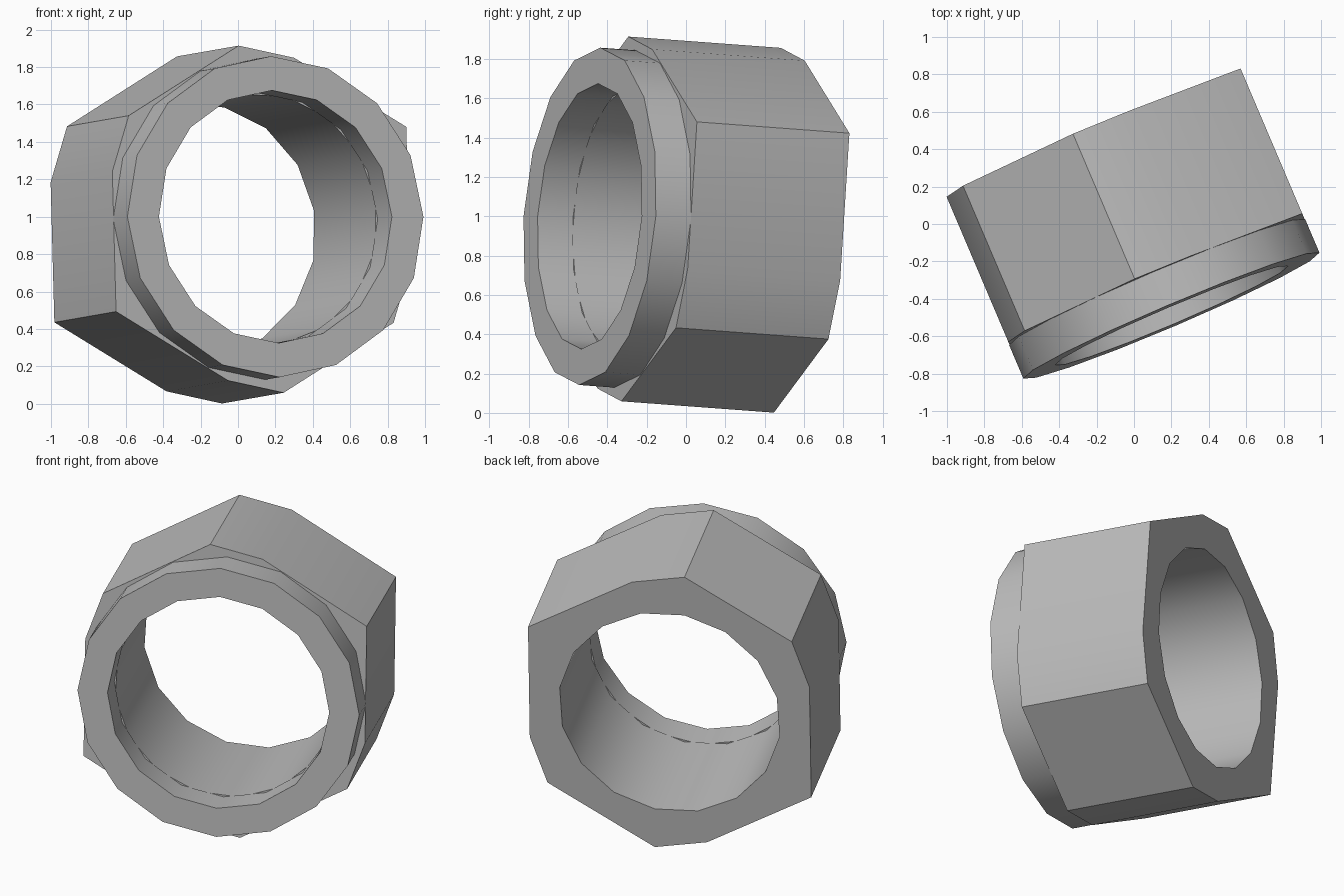
import bpy, bmesh, math
from mathutils import Vector, Matrix

cube = bpy.data.objects.get("Cube")
if cube:
    bpy.data.objects.remove(cube, do_unlink=True)

steel = bpy.data.materials.new("grey steel")
steel.use_nodes = True
steel.diffuse_color = (0.5, 0.5, 0.5, 1)
steel.node_tree.nodes["Principled BSDF"].inputs["Base Color"].default_value = (0.5, 0.5, 0.5, 1)

# Tilted frame: side, up and back (along the bore)
back = Vector((-0.39, 0.917, -0.068)).normalized()
side = Vector((-back.y, back.x, 0)).normalized() * -1
up = side.cross(back)
frame = Matrix((side, up, back)).transposed().to_4x4()
frame.translation = (0.2, -0.49, 1.0)


def circle(radius, sides, turn=0):
    return [Vector((math.cos(a), math.sin(a))) * radius
            for a in (2 * math.pi * i / sides + math.radians(turn) for i in range(sides))]


def bored_prism(name, outline, hole, start, end):
    """Prism between two depths with a hole through it."""
    bm = bmesh.new()
    caps = {}
    for depth in (start, end):
        edges = []
        caps[depth] = []
        for loop in (outline, hole):
            verts = [bm.verts.new((p.x, p.y, depth)) for p in loop]
            caps[depth].append(verts)
            edges += [bm.edges.new((v, verts[i - 1])) for i, v in enumerate(verts)]
        bmesh.ops.triangle_fill(bm, edges=edges, use_beauty=True, use_dissolve=False)
    for near, far in zip(caps[start], caps[end]):
        for i in range(len(near)):
            bm.faces.new((near[i - 1], near[i], far[i], far[i - 1]))
    bmesh.ops.recalc_face_normals(bm, faces=bm.faces)
    mesh = bpy.data.meshes.new(name)
    bm.to_mesh(mesh)
    bm.free()
    mesh.materials.append(steel)
    obj = bpy.data.objects.new(name, mesh)
    bpy.context.collection.objects.link(obj)
    obj.matrix_world = frame
    bpy.ops.object.select_all(action='DESELECT')
    obj.select_set(True)
    bpy.context.view_layer.objects.active = obj
    bpy.ops.object.shade_smooth_by_angle(angle=math.radians(30))


# Hexagon with four of its corners trimmed unevenly
corners = circle(0.99, 6, 30)
hexagon = []
for i, corner in enumerate(corners):
    if i % 3 == 0:
        hexagon.append(corner)
        continue
    before = (corners[i - 1] - corner).normalized()
    after = (corners[(i + 1) % 6] - corner).normalized()
    trims = (0.25, 0.12) if i % 3 == 1 else (0.12, 0.24)
    hexagon += [corner + before * trims[0], corner + after * trims[1]]

bored_prism("front_collar", circle(0.86, 16), circle(0.677, 16), 0, 0.195)
bored_prism("hex_body", hexagon, circle(0.677, 16, 8.5), 0.195, 1.04)
